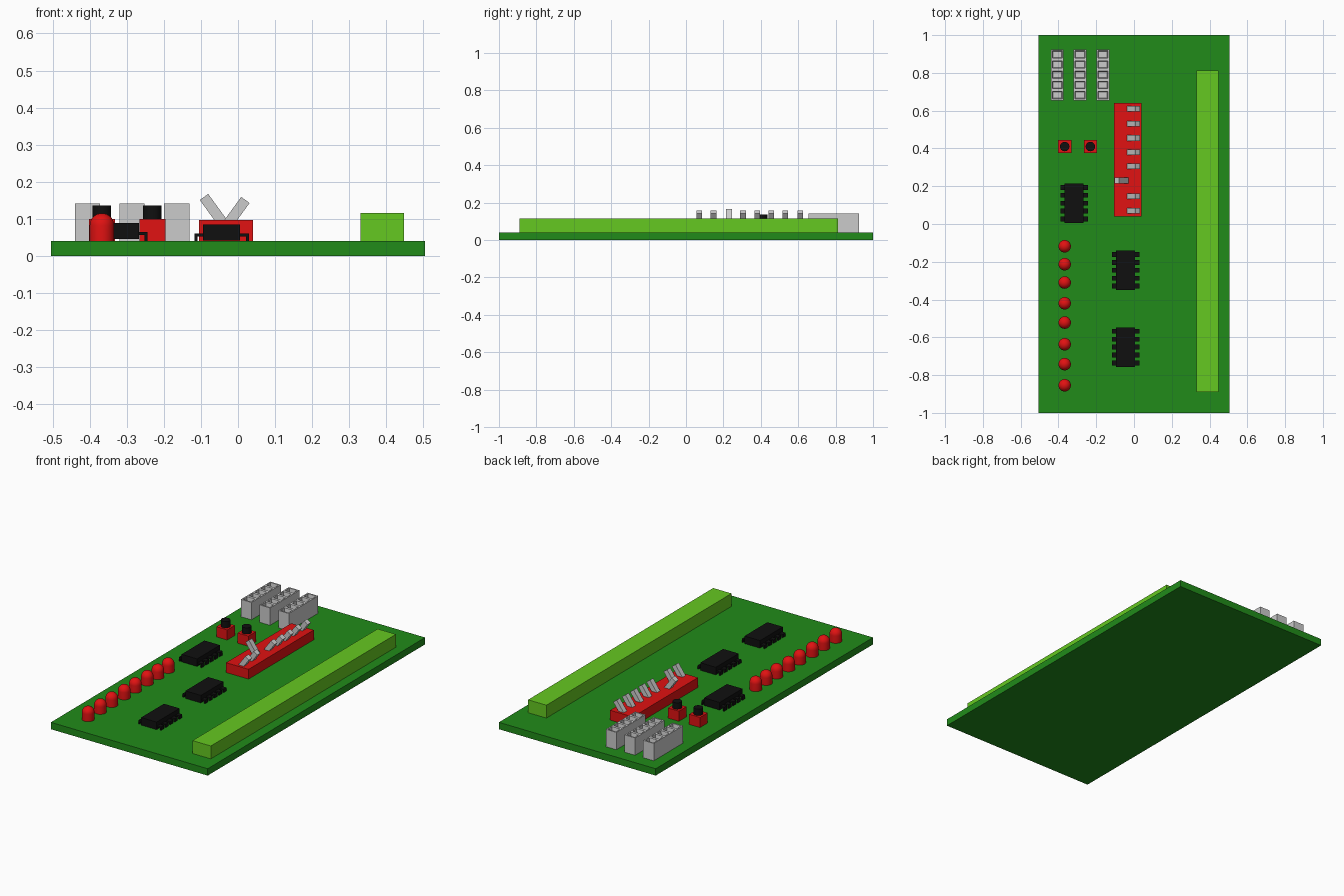
import bpy, bmesh
from math import sin, cos, pi, radians
from mathutils import Matrix, Vector

if "Cube" in bpy.data.objects:
    bpy.data.objects.remove(bpy.data.objects["Cube"])


def material(name, rgb):
    m = bpy.data.materials.new(name)
    m.diffuse_color = (*rgb, 1)
    m.use_nodes = True
    m.node_tree.nodes["Principled BSDF"].inputs["Base Color"].default_value = m.diffuse_color
    return m


GREEN = material("board_green", (0.015, 0.26, 0.01))
LIME = material("lime", (0.13, 0.58, 0.015))
RED = material("red", (0.75, 0.006, 0.006))
BLACK = material("black", (0.005, 0.005, 0.005))


def finish(name, bm, mat=None, smooth=False):
    bmesh.ops.recalc_face_normals(bm, faces=bm.faces)
    me = bpy.data.meshes.new(name)
    bm.to_mesh(me)
    bm.free()
    ob = bpy.data.objects.new(name, me)
    bpy.context.collection.objects.link(ob)
    if mat:
        me.materials.append(mat)
    if smooth:
        bpy.ops.object.select_all(action='DESELECT')
        ob.select_set(True)
        bpy.context.view_layer.objects.active = ob
        bpy.ops.object.shade_smooth_by_angle(angle=radians(35))
    return ob


def add_box(bm, x0, x1, y0, y1, z0, z1):
    m = Matrix.Translation(((x0 + x1) / 2, (y0 + y1) / 2, (z0 + z1) / 2))
    bmesh.ops.create_cube(bm, size=1, matrix=m @ Matrix.Diagonal((x1 - x0, y1 - y0, z1 - z0, 1)))


def box(name, mat, *dims):
    bm = bmesh.new()
    add_box(bm, *dims)
    return finish(name, bm, mat)


def lathe(name, mat, profile, x, y):
    """Revolve an (r, z) profile around a vertical axis at x, y."""
    bm = bmesh.new()
    vs = [bm.verts.new((r + x, y, z)) for r, z in profile]
    es = [bm.edges.new(p) for p in zip(vs, vs[1:])]
    bmesh.ops.spin(bm, geom=vs + es, cent=(x, y, 0), axis=(0, 0, 1), angle=2 * pi, steps=32)
    bmesh.ops.remove_doubles(bm, verts=bm.verts, dist=1e-5)
    return finish(name, bm, mat, True)


TOP = 0.04  # upper face of the board

# Board and long edge connector
box("circuit_board", GREEN, -0.505, 0.505, -1, 1, 0, TOP)
box("edge_connector", LIME, 0.33, 0.448, -0.89, 0.813, TOP, 0.115)

# Socket headers with five square recesses each
for i, x in enumerate((-0.406, -0.286, -0.165)):
    bm = bmesh.new()
    m = Matrix.Translation((x, 0.79, 0.141)) @ Matrix.Diagonal((0.068, 0.27, 1, 1))
    bmesh.ops.create_grid(bm, x_segments=1, y_segments=5, size=0.5, matrix=m)
    cells = bm.faces[:]
    rim = [e for e in bm.edges if e.is_boundary]
    ext = bmesh.ops.extrude_edge_only(bm, edges=rim)["geom"]
    for v in ext:
        if isinstance(v, bmesh.types.BMVert):
            v.co.z = TOP
    bmesh.ops.contextual_create(bm, geom=[e for e in bm.edges if e.is_boundary])
    bmesh.ops.recalc_face_normals(bm, faces=bm.faces)
    bmesh.ops.inset_individual(bm, faces=cells, thickness=0.011)
    bmesh.ops.inset_individual(bm, faces=cells, thickness=0.005, depth=-0.03)
    finish(f"socket_header_{i + 1}", bm)

# Switch bank with eight tilted levers, one thrown the other way
box("switch_bank", RED, -0.105, 0.04, 0.04, 0.64, TOP, 0.097)
for i, y in enumerate((0.07, 0.147, 0.23, 0.305, 0.38, 0.455, 0.53, 0.61)):
    side = -1 if i == 2 else 1
    bm = bmesh.new()
    add_box(bm, -0.014, 0.014, -0.015, 0.015, 0, 0.10 if side < 0 else 0.09)
    pivot = Vector((-0.033, y, 0.078))
    bmesh.ops.transform(bm, verts=bm.verts,
                        matrix=Matrix.Translation(pivot) @ Matrix.Rotation(side * radians(36), 4, 'Y'))
    finish(f"switch_lever_{i + 1}", bm)

# Push buttons
for i, x in enumerate((-0.367, -0.231)):
    box(f"button_base_{i + 1}", RED, x - 0.035, x + 0.035, 0.375, 0.445, TOP, 0.099)
    lathe(f"button_cap_{i + 1}", BLACK, [(0, 0.095), (0.025, 0.095), (0.025, 0.136), (0, 0.136)], x, 0.41)

# Row of domed indicator lights
dome = [(0.033 * cos(a * pi / 16), 0.082 + 0.033 * sin(a * pi / 16)) for a in range(8)]
for i, y in enumerate((-0.118, -0.213, -0.31, -0.42, -0.522, -0.637, -0.742, -0.854)):
    lathe(f"indicator_light_{i + 1}", RED, [(0, TOP), (0.033, TOP)] + dome + [(0, 0.115)], -0.367, y)

# Chips with five bent legs per side
for i, (x, y, z) in enumerate(((-0.317, 0.11, 0.004), (-0.044, -0.245, 0), (-0.044, -0.652, 0))):
    bm = bmesh.new()
    add_box(bm, x - 0.05, x + 0.05, y - 0.105, y + 0.105, 0.041 + z, 0.085 + z)
    for s in (-1, 1):
        for k in range(-2, 3):
            yl = y + k * 0.042
            xs = sorted((x + s * 0.045, x + s * 0.073))
            add_box(bm, *xs, yl - 0.013, yl + 0.013, 0.052 + z, 0.06 + z)
            xs = sorted((x + s * 0.065, x + s * 0.073))
            add_box(bm, *xs, yl - 0.013, yl + 0.013, TOP, 0.052 + z)
    finish(f"chip_{i + 1}", bm, BLACK)
